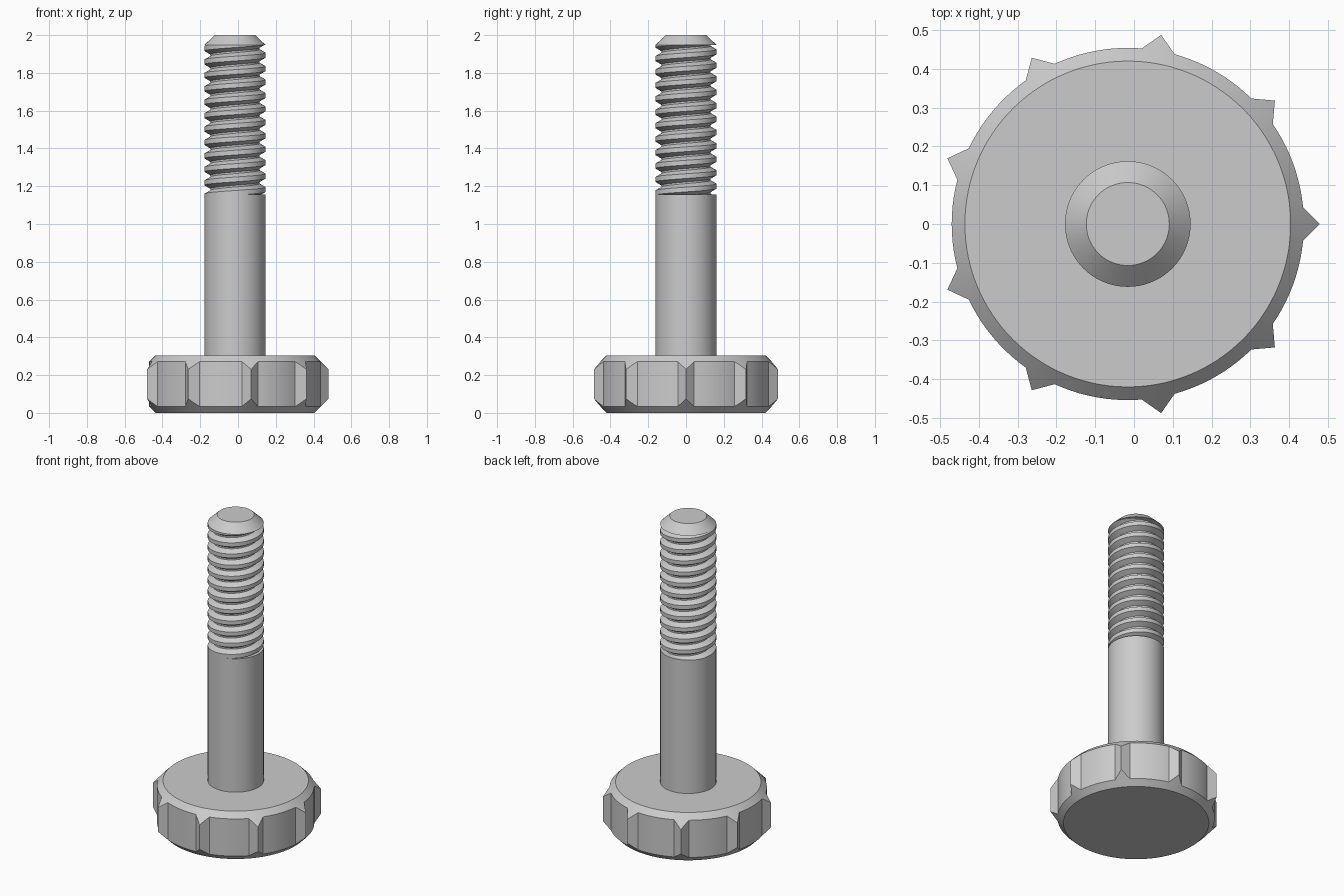
import bpy, bmesh
from math import sin, cos, pi, radians, hypot, atan2

if "Cube" in bpy.data.objects:
    bpy.data.objects.remove(bpy.data.objects["Cube"])

CX = -0.016                      # screw axis (teeth make the outline uneven in x)
R, ROOT = 0.162, 0.130           # thread crest and root radius
PITCH = 0.0711
Z_LOW, Z_HIGH = 1.155, 1.948     # threaded span
FLANK, FLOOR = 0.0185, 0.009     # groove flank and floor heights
GROOVE_START = 1.124


def finish(name, columns):
    """Skin a closed loop of vertical point columns and cap both ends."""
    bm = bmesh.new()
    grid = [[bm.verts.new(p) for p in col] for col in columns]
    for a, b in zip(grid, grid[1:]):
        for i in range(len(a) - 1):
            bm.faces.new((a[i], b[i], b[i + 1], a[i + 1]))
    for i in (0, -1):
        bm.faces.new([col[i] for col in grid[:-1]])
    bmesh.ops.remove_doubles(bm, verts=bm.verts, dist=1e-5)
    bmesh.ops.recalc_face_normals(bm, faces=bm.faces)
    mesh = bpy.data.meshes.new(name)
    bm.to_mesh(mesh)
    bm.free()
    obj = bpy.data.objects.new(name, mesh)
    bpy.context.collection.objects.link(obj)
    bpy.ops.object.select_all(action='DESELECT')
    obj.select_set(True)
    bpy.context.view_layer.objects.active = obj
    bpy.ops.object.shade_smooth_by_angle(angle=radians(28))
    return obj


# Head: toothed disc with 45 degree chamfers cutting across the teeth
HEAD_H, FACE_R, BODY_R, TIP_R = 0.305, 0.42, 0.454, 0.495
TEETH, HALF = 9, 0.043
step = 2 * pi / TEETH
base_angle = atan2(HALF, 0.452)
outline = []
for k in range(TEETH):
    for i in range(-4, 5):                       # straight tooth flanks
        t = abs(i) / 4
        x, y = TIP_R + (0.452 - TIP_R) * t, HALF * i / 4
        outline.append((hypot(x, y), k * step + atan2(y, x)))
    for i in range(1, 10):                       # round rim between teeth
        outline.append((BODY_R, k * step + base_angle + (step - 2 * base_angle) * i / 10))
outline.append(outline[0])


def head_column(r, a):
    c = r - FACE_R
    profile = [(FACE_R, 0), (r, c), (r, HEAD_H - c), (FACE_R, HEAD_H)]
    return [(CX + q * cos(a), q * sin(a), z) for q, z in profile]


finish("knurled_head", [head_column(r, a) for r, a in outline])


# Shank: plain cylinder, right-hand thread and chamfered tip
def thread_radius(a, z):
    h = (z - GROOVE_START - PITCH * a / (2 * pi)) % PITCH
    if h > PITCH - 1e-7:
        h = 0
    depth = min(h, 2 * FLANK + FLOOR - h, FLANK) / FLANK
    return R - (R - ROOT) * max(depth, 0)


def shank_column(a):
    profile = [(R, HEAD_H - 0.005), (R, Z_LOW)]
    for k in range(-2, 13):
        for off in (0, FLANK, FLANK + FLOOR, 2 * FLANK + FLOOR):
            z = GROOVE_START + PITCH * (a / (2 * pi) + k) + off
            z = min(max(z, Z_LOW), Z_HIGH)
            profile.append((thread_radius(a, z), z))
    profile += [(R, Z_HIGH), (0.107, 2.0)]
    return [(CX + q * cos(a), q * sin(a), z) for q, z in profile]


finish("threaded_shank", [shank_column(2 * pi * j / 72) for j in range(73)])
